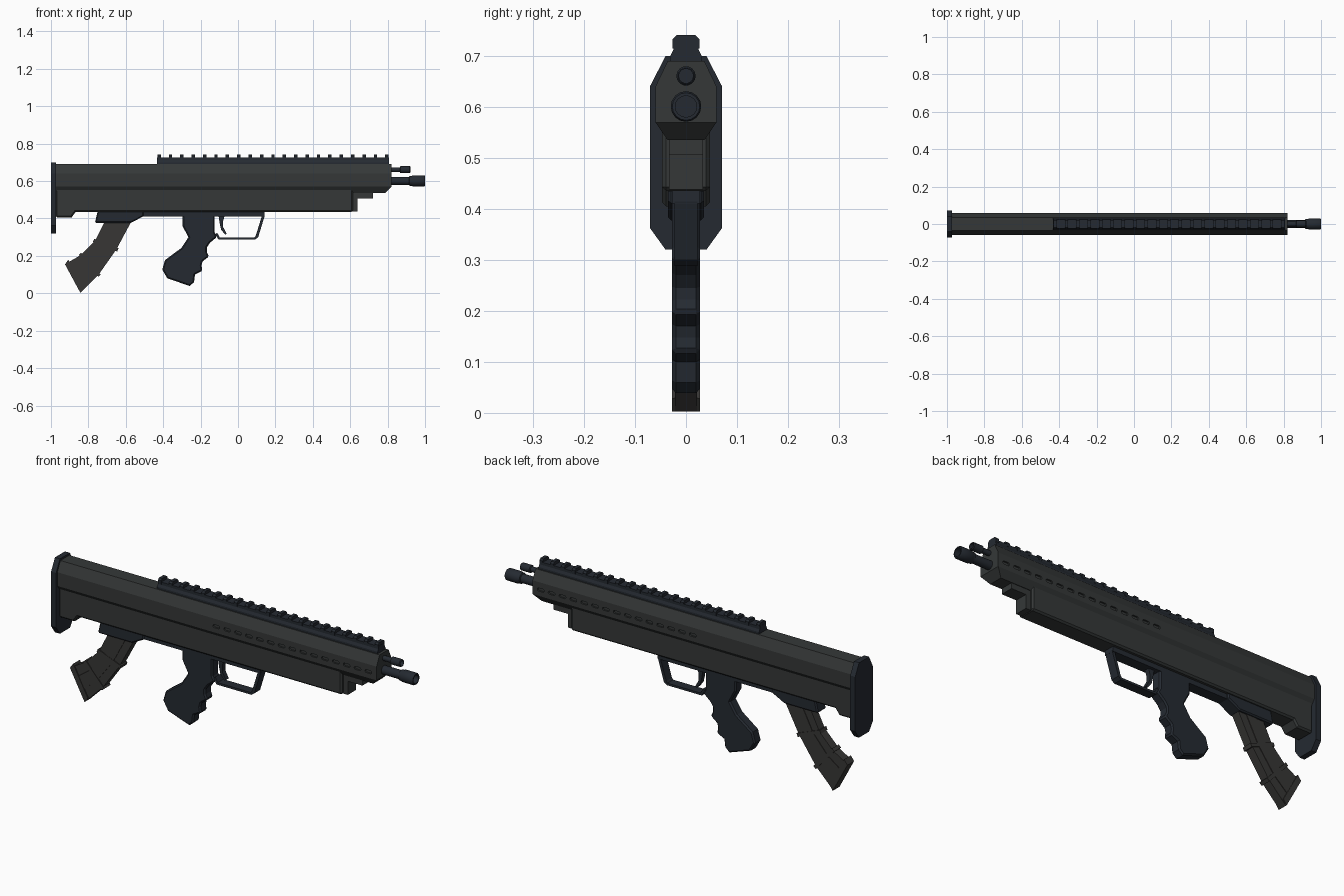
import bpy, bmesh, math
from mathutils import Vector

if "Cube" in bpy.data.objects:
    bpy.data.objects.remove(bpy.data.objects["Cube"])


def material(name, rgb):
    m = bpy.data.materials.new(name)
    m.diffuse_color = (*rgb, 1)
    m.use_nodes = True
    m.node_tree.nodes["Principled BSDF"].inputs["Base Color"].default_value = m.diffuse_color
    return m


GREY = material("grey_polymer", (0.035, 0.039, 0.039))
BLUE = material("blue_steel", (0.018, 0.023, 0.031))
WARM = material("magazine_grey", (0.038, 0.037, 0.035))


def finish(bm, name, mat):
    bmesh.ops.recalc_face_normals(bm, faces=bm.faces[:])
    me = bpy.data.meshes.new(name)
    bm.to_mesh(me)
    bm.free()
    me.materials.append(mat)
    ob = bpy.data.objects.new(name, me)
    bpy.context.collection.objects.link(ob)
    return ob


def add_extrusion(bm, points, offset):
    face = bm.faces.new([bm.verts.new(p) for p in points])
    new = bmesh.ops.extrude_face_region(bm, geom=[face])["geom"]
    bmesh.ops.translate(bm, vec=offset, verts=[v for v in new if isinstance(v, bmesh.types.BMVert)])
    

def side_part(name, profiles, half, mat, bevel=0):
    """Extrude one or more x-z profiles across y."""
    bm = bmesh.new()
    for prof in profiles:
        add_extrusion(bm, [(x, -half, z) for x, z in prof], (0, 2 * half, 0))
    ob = finish(bm, name, mat)
    if bevel:
        b = ob.modifiers.new("edge_chamfer", "BEVEL")
        b.width, b.segments, b.limit_method, b.angle_limit = bevel, 1, "ANGLE", math.radians(65)
    return ob


def section_part(name, half_section, x0, x1, mat, cut=None):
    """Extrude a mirrored y-z section along x, optionally trimmed by a plane."""
    pts = [(x0, y, z) for y, z in half_section] + [(x0, -y, z) for y, z in reversed(half_section)]
    bm = bmesh.new()
    add_extrusion(bm, pts, (x1 - x0, 0, 0))
    if cut:
        bmesh.ops.bisect_plane(bm, geom=bm.verts[:] + bm.edges[:] + bm.faces[:],
                               plane_co=cut[0], plane_no=cut[1], clear_outer=True)
        bmesh.ops.holes_fill(bm, edges=[e for e in bm.edges if e.is_boundary])
    return finish(bm, name, mat)


def rect(x0, x1, z0, z1):
    return [(x0, z0), (x1, z0), (x1, z1), (x0, z1)]


def turned(name, z, stations, sides, mat):
    """Round part along x from (x, radius) stations."""
    bm = bmesh.new()
    rings = [[bm.verts.new((x, r * math.cos(a), z + r * math.sin(a)))
              for a in (2 * math.pi * i / sides for i in range(sides))] for x, r in stations]
    for a, b in zip(rings, rings[1:]):
        for i in range(sides):
            j = (i + 1) % sides
            bm.faces.new((a[i], a[j], b[j], b[i]))
    bm.faces.new(rings[0])
    bm.faces.new(rings[-1])
    ob = finish(bm, name, mat)
    bpy.context.view_layer.objects.active = ob
    ob.select_set(True)
    bpy.ops.object.shade_smooth_by_angle(angle=math.radians(35))
    ob.select_set(False)


# Butt pad
section_part("butt_pad", [(0.04, 0.70), (0.071, 0.64), (0.071, 0.363), (0.04, 0.32)], -1.0, -0.972, BLUE)

# Upper housing with undercut nose
upper = section_part("upper_housing",
                     [(0.036, 0.69), (0.06, 0.64), (0.06, 0.57), (0.036, 0.535)],
                     -0.975, 0.82, GREY, cut=((0.82, 0, 0.57), (1, 0, -1)))

# Vent slots along both sides
bm = bmesh.new()
for side in (-1, 1):
    for i in range(15):
        cx = -0.08 + i * 0.061
        pts = []
        for k in range(12):
            a = math.pi * (k + 0.5) / 6 - math.pi / 2
            shift = 0.011 if math.cos(a) > 0 else -0.011
            pts.append((cx + shift + 0.008 * math.cos(a), side * 0.052, 0.602 + 0.008 * math.sin(a)))
        add_extrusion(bm, pts, (0, side * 0.03, 0))
cutter = finish(bm, "vent_cutter", GREY)
cutter.hide_render = True
cutter.hide_viewport = True
cutter.display_type = "WIRE"
mod = upper.modifiers.new("vents", "BOOLEAN")
mod.operation, mod.object, mod.solver = "DIFFERENCE", cutter, "EXACT"

# Lower housing and stepped front blocks
side_part("lower_housing", [[(-0.975, 0.56), (-0.975, 0.405), (-0.89, 0.405), (-0.868, 0.435),
                             (0.615, 0.435), (0.615, 0.56)]], 0.047, GREY, bevel=0.008)
side_part("front_step_blocks", [rect(0.60, 0.64, 0.438, 0.515), rect(0.60, 0.722, 0.507, 0.545)], 0.033, GREY)

# Top rail with teeth
section_part("top_rail", [(0.025, 0.726), (0.025, 0.712), (0.031, 0.70), (0.031, 0.685)], -0.432, 0.806, BLUE)
for i in range(21):
    x = -0.422 + i * 0.0609
    section_part(f"rail_tooth_{i + 1}", [(0.018, 0.741), (0.026, 0.733), (0.026, 0.715)],
                 x - 0.009, x + 0.009, BLUE)

# Barrel and gas tube
turned("barrel", 0.601, [(0.78, 0.022), (0.915, 0.022), (0.918, 0.027), (0.93, 0.027), (0.935, 0.03),
                         (0.995, 0.03), (1.0, 0.027), (1.0, 0.021), (0.96, 0.021)], 16, BLUE)
turned("gas_tube", 0.661, [(0.78, 0.013), (0.865, 0.013), (0.868, 0.019), (0.918, 0.019),
                           (0.922, 0.016), (0.922, 0.014), (0.90, 0.014)], 14, BLUE)

# Magazine well and underside strip
side_part("magazine_well", [[(-0.75, 0.44), (-0.765, 0.377), (-0.572, 0.377), (-0.505, 0.412), (-0.505, 0.44)]],
          0.035, BLUE, bevel=0.006)
side_part("underside_strip", [rect(-0.52, 0.142, 0.411, 0.44)], 0.027, BLUE)

# Curved magazine with bands and spine
back = [Vector(p) for p in ((-0.71, 0.39), (-0.765, 0.28), (-0.84, 0.205), (-0.925, 0.155))]
front = [Vector(p) for p in ((-0.567, 0.39), (-0.65, 0.235), (-0.745, 0.10), (-0.843, 0.003))]
side_part("magazine", [back + front[::-1]], 0.022, WARM)
inner = [[b.lerp(f, t) for b, f in zip(back, front)] for t in (0.3, 0.7)]
side_part("magazine_spine", [inner[0] + inner[1][::-1]], 0.025, WARM)


def band(i, grow, thick):
    across = (front[i] - back[i]).normalized()
    along = Vector((across.y, -across.x)) * thick
    b, f = back[i] - across * grow, front[i] + across * grow
    return [b - along, b + along, f + along, f - along]


side_part("magazine_bands", [band(1, 0.008, 0.009), band(2, 0.008, 0.009)], 0.0265, WARM)
d = Vector((0.018, 0.025))
side_part("magazine_base", [[back[3], front[3], front[3] + d, back[3] + d]], 0.027, WARM)

# Pistol grip with finger grooves
side_part("pistol_grip", [[(-0.297, 0.42), (-0.125, 0.42), (-0.125, 0.325), (-0.112, 0.302), (-0.15, 0.27),
                           (-0.167, 0.245), (-0.167, 0.222), (-0.155, 0.197), (-0.19, 0.17), (-0.195, 0.148),
                           (-0.19, 0.12), (-0.23, 0.10), (-0.235, 0.06), (-0.258, 0.039), (-0.378, 0.08),
                           (-0.405, 0.127), (-0.39, 0.178), (-0.302, 0.243), (-0.265, 0.30), (-0.297, 0.36)]],
          0.027, BLUE, bevel=0.007)

# Trigger guard and trigger
side_part("trigger_guard", [[(-0.12, 0.315), (-0.105, 0.288), (0.092, 0.288), (0.108, 0.30), (0.143, 0.415),
                             (0.128, 0.415), (0.095, 0.308), (0.088, 0.299), (-0.098, 0.299), (-0.112, 0.325)]],
          0.023, BLUE)
side_part("trigger", [[(-0.105, 0.42), (-0.07, 0.42), (-0.08, 0.385), (-0.08, 0.355), (-0.06, 0.318),
                       (-0.068, 0.313), (-0.09, 0.34), (-0.097, 0.37)]], 0.012, BLUE)
